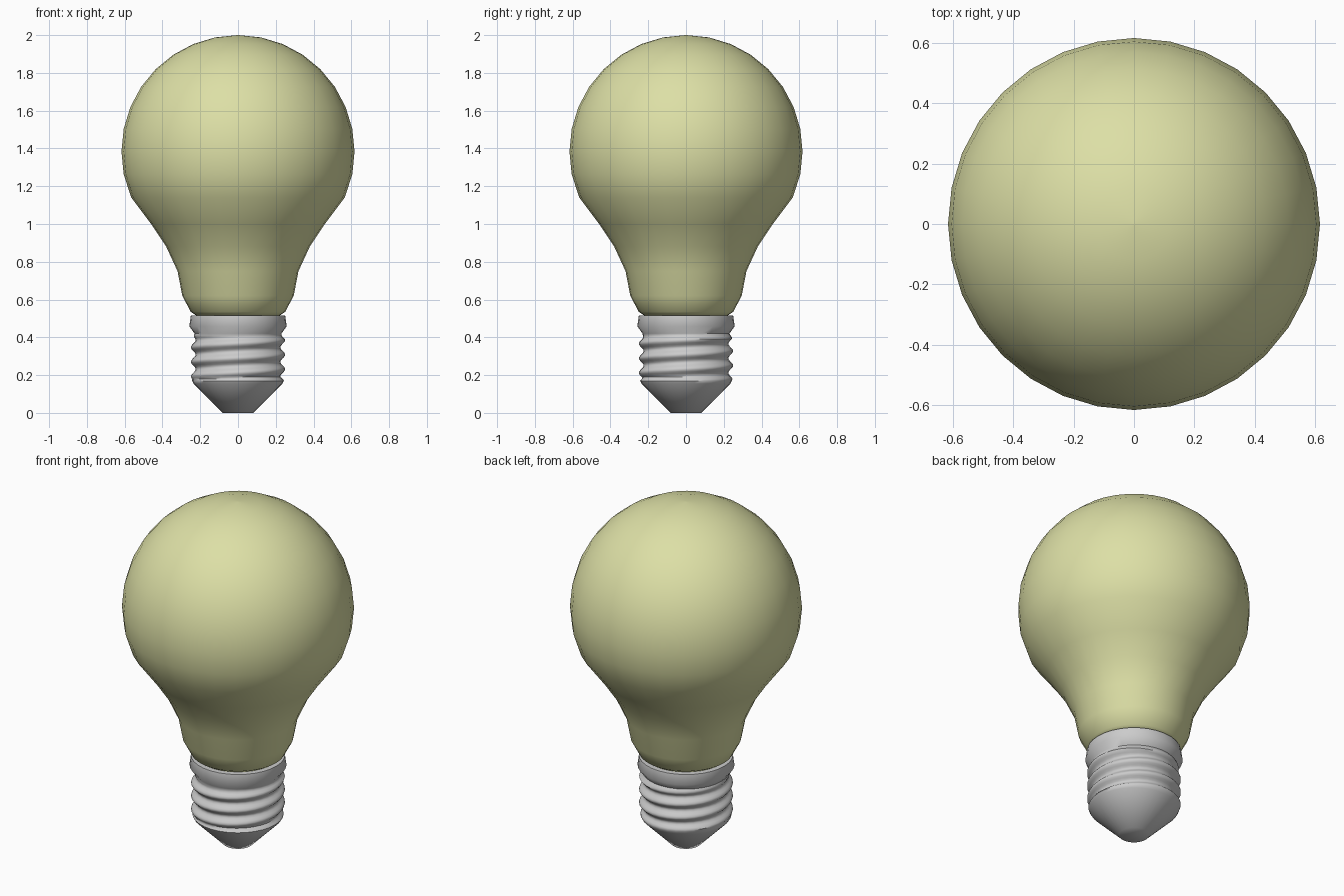
import bpy, bmesh, math

if "Cube" in bpy.data.objects:
    bpy.data.objects.remove(bpy.data.objects["Cube"])

SEG = 32


def lathe(name, profile, radius=None):
    """Revolve (r, z) points about z; radius(angle, r, z) may vary the surface."""
    bm = bmesh.new()
    rings = []
    for r, z in profile:
        ring = []
        for i in range(SEG):
            a = 2 * math.pi * i / SEG
            rr = radius(a, r, z) if radius else r
            ring.append(bm.verts.new((rr * math.cos(a), rr * math.sin(a), z)))
        rings.append(ring)
    for lo, hi in zip(rings, rings[1:]):
        for i in range(SEG):
            j = (i + 1) % SEG
            bm.faces.new((lo[i], lo[j], hi[j], hi[i]))
    bm.faces.new(rings[0][::-1])
    bm.faces.new(rings[-1])
    bmesh.ops.remove_doubles(bm, verts=bm.verts, dist=1e-5)
    bmesh.ops.recalc_face_normals(bm, faces=bm.faces)
    mesh = bpy.data.meshes.new(name)
    bm.to_mesh(mesh)
    bm.free()
    obj = bpy.data.objects.new(name, mesh)
    bpy.context.collection.objects.link(obj)
    bpy.ops.object.select_all(action='DESELECT')
    obj.select_set(True)
    bpy.context.view_layer.objects.active = obj
    bpy.ops.object.shade_smooth_by_angle(angle=math.radians(50))
    return obj


# Glass envelope: tapered neck, then a spherical dome
R, CZ = 0.617, 1.383
neck = [(0.22, 0.515), (0.25, 0.535), (0.295, 0.62), (0.32, 0.75),
        (0.38, 0.88), (0.46, 1.0), (0.565, 1.14)]
dome = [(R * math.cos(math.radians(t * 11.25)), CZ + R * math.sin(math.radians(t * 11.25)))
        for t in range(-1, 8)]
glass = lathe("glass_bulb", neck + dome + [(0.002, CZ + R)])
mat = bpy.data.materials.new("warm_glass")
mat.diffuse_color = (0.72, 0.74, 0.38, 1)
mat.use_nodes = True
mat.node_tree.nodes["Principled BSDF"].inputs["Base Color"].default_value = mat.diffuse_color
glass.data.materials.append(mat)

# Screw base: contact cone, helical thread, collar
PITCH, LOW, HIGH = 0.077, 0.17, 0.42


def thread(angle, r, z):
    if not LOW < z < HIGH:
        return r
    crest = 0.27 + PITCH * (angle - math.pi) / (2 * math.pi)
    wave = 0.237 + 0.013 * math.cos(2 * math.pi * (z - crest) / PITCH)
    fade = min(1, (z - LOW) / 0.02, (HIGH - z) / 0.03)
    return r + (wave - r) * fade


steps = 26
rows = [(0.243 + (0.23 - 0.243) * i / steps, LOW + (HIGH - LOW) * i / steps)
        for i in range(steps + 1)]
lathe("screw_base", [(0.08, 0.0), (0.235, 0.155)] + rows
      + [(0.258, 0.458), (0.25, 0.515)], thread)
